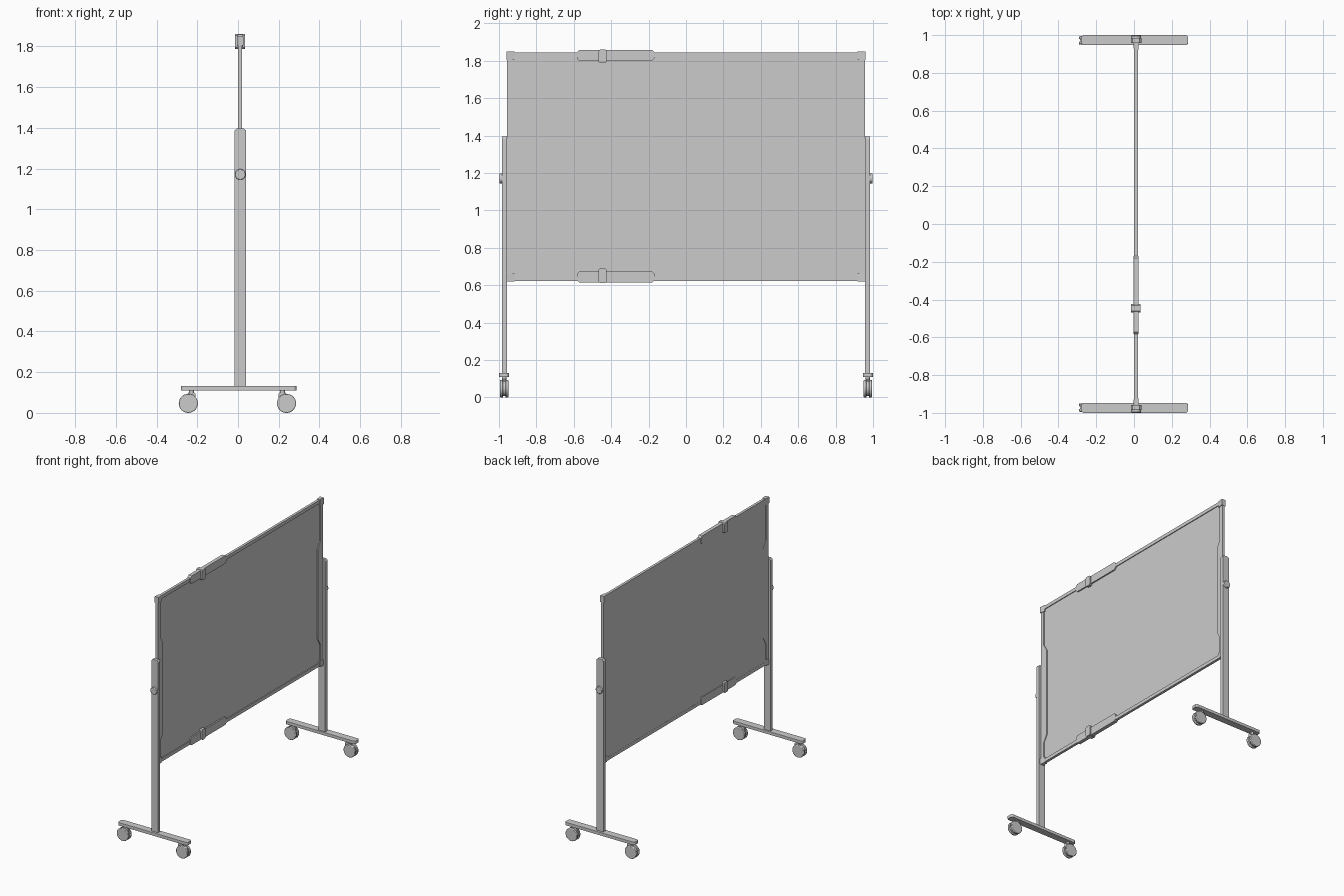
import bpy, bmesh
from math import pi, cos, sin, radians
from mathutils import Vector

cube = bpy.data.objects.get("Cube")
if cube:
    bpy.data.objects.remove(cube, do_unlink=True)

grey = bpy.data.materials.new("plain_grey")
grey.use_nodes = True
colour = (0.6, 0.6, 0.6, 1)
grey.diffuse_color = colour
grey.node_tree.nodes["Principled BSDF"].inputs["Base Color"].default_value = colour

CX = 0.011           # middle plane of the board and posts
LOW, HIGH = 0.623, 1.845
EDGE = 0.958         # half width of the board


def prism(name, axis, outline, lo, hi, bevel=0, smooth=False):
    """Extrude a flat outline along an axis."""
    place = {"x": lambda a, b, d: (d, a, b),
             "y": lambda a, b, d: (a, d, b),
             "z": lambda a, b, d: (a, b, d)}[axis]
    bm = bmesh.new()
    face = bm.faces.new([bm.verts.new(place(a, b, lo)) for a, b in outline])
    grown = bmesh.ops.extrude_face_region(bm, geom=[face], use_keep_orig=True)
    verts = [v for v in grown["geom"] if isinstance(v, bmesh.types.BMVert)]
    bmesh.ops.translate(bm, verts=verts, vec=Vector(place(0, 0, hi - lo)))
    bmesh.ops.recalc_face_normals(bm, faces=bm.faces)
    mesh = bpy.data.meshes.new(name)
    bm.to_mesh(mesh)
    bm.free()
    mesh.materials.append(grey)
    obj = bpy.data.objects.new(name, mesh)
    bpy.context.collection.objects.link(obj)
    if bevel:
        mod = obj.modifiers.new("Bevel", "BEVEL")
        mod.width = bevel
        mod.segments = 2
    if smooth:
        bpy.ops.object.select_all(action="DESELECT")
        obj.select_set(True)
        bpy.context.view_layer.objects.active = obj
        bpy.ops.object.shade_smooth_by_angle(angle=radians(35))
    return obj


def rect(a0, a1, b0, b1, cut=0):
    """Rectangle outline with optional cut corners."""
    if not cut:
        return [(a0, b0), (a1, b0), (a1, b1), (a0, b1)]
    return [(a0 + cut, b0), (a1 - cut, b0), (a1, b0 + cut), (a1, b1 - cut),
            (a1 - cut, b1), (a0 + cut, b1), (a0, b1 - cut), (a0, b0 + cut)]


def circle(a, b, r, n=32):
    return [(a + r * cos(2 * pi * i / n), b + r * sin(2 * pi * i / n)) for i in range(n)]


# Writing panel, set back inside its frame
prism("writing_panel", "x", rect(-0.95, 0.95, LOW + 0.005, HIGH - 0.005), 0.002, 0.014)

# Top and bottom frame rails
for name, z0, z1 in (("top_rail", HIGH - 0.025, HIGH), ("bottom_rail", LOW, LOW + 0.025)):
    prism(name, "x", rect(-EDGE, EDGE, z0, z1), 0.001, 0.020)

# Clip-on holders on the top and bottom rails, each with a catch
for name, z0, z1, c0, c1 in (("top", 1.80, 1.858, 1.787, 1.86),
                             ("bottom", 0.615, 0.674, 0.613, 0.69)):
    prism(name + "_holder", "x", rect(-0.583, -0.169, z0, z1, 0.012), -0.003, 0.024)
    prism(name + "_catch", "x", rect(-0.468, -0.424, c0, c1, 0.008), -0.015, 0.035)

for side, s in (("front", -1), ("back", 1)):
    # Side rail with a wider grip along the middle
    inner, grip = EDGE - 0.03, EDGE - 0.06
    rail = [(EDGE, LOW), (EDGE, HIGH), (inner, HIGH), (inner, 1.54), (grip, 1.49),
            (grip, 0.83), (inner, 0.78), (inner, LOW)]
    prism(side + "_side_rail", "x", [(s * y, z) for y, z in rail], 0.001, 0.020)

    # Corner caps, thinning towards the middle of the board
    for name, z0, z1 in (("top", 1.803, 1.849), ("bottom", 0.619, 0.663)):
        cap = [(-0.005, s * 0.96), (0.027, s * 0.96), (0.022, s * 0.918), (0.0, s * 0.918)]
        prism(f"{side}_{name}_corner_cap", "z", cap, z0, z1)

    # Upright post with cut top corners
    w = 0.028
    post = [(CX - w, 0.125), (CX + w, 0.125), (CX + w, 1.385), (CX + w - 0.01, 1.396),
            (CX - w + 0.01, 1.396), (CX - w, 1.385)]
    y0, y1 = sorted((s * 0.957, s * 0.984))
    prism(side + "_post", "y", post, y0, y1, 0.002)

    # Tightening knob on the outside of the post
    y0, y1 = sorted((s * 0.975, s * 0.998))
    prism(side + "_knob", "y", circle(CX, 1.171, 0.026), y0, y1, 0.003, True)

    # Foot beam
    y0, y1 = sorted((s * 0.947, s * 1.0))
    prism(side + "_foot", "z", rect(-0.28, 0.287, y0, y1, 0.01), 0.109, 0.132, 0.002)

    # Twin-wheel casters trailing outwards
    mid = s * 0.972
    for end, stem_x, wheel_x in (("right", -0.228, -0.244), ("left", 0.218, 0.238)):
        label = f"{side}_{end}_caster"
        prism(label + "_stem", "z", circle(stem_x, mid, 0.012, 16), 0.07, 0.112, 0, True)
        prism(label + "_neck", "y", rect(stem_x - 0.02, stem_x + 0.02, 0.05, 0.1, 0.006),
              mid - 0.01, mid + 0.01)
        prism(label + "_hub", "y", circle(wheel_x, 0.048, 0.04), mid - 0.01, mid + 0.01, 0, True)
        for part, offset in (("a", -0.014), ("b", 0.014)):
            prism(f"{label}_wheel_{part}", "y", circle(wheel_x, 0.047, 0.047),
                  mid + offset - 0.008, mid + offset + 0.008, 0.004, True)
